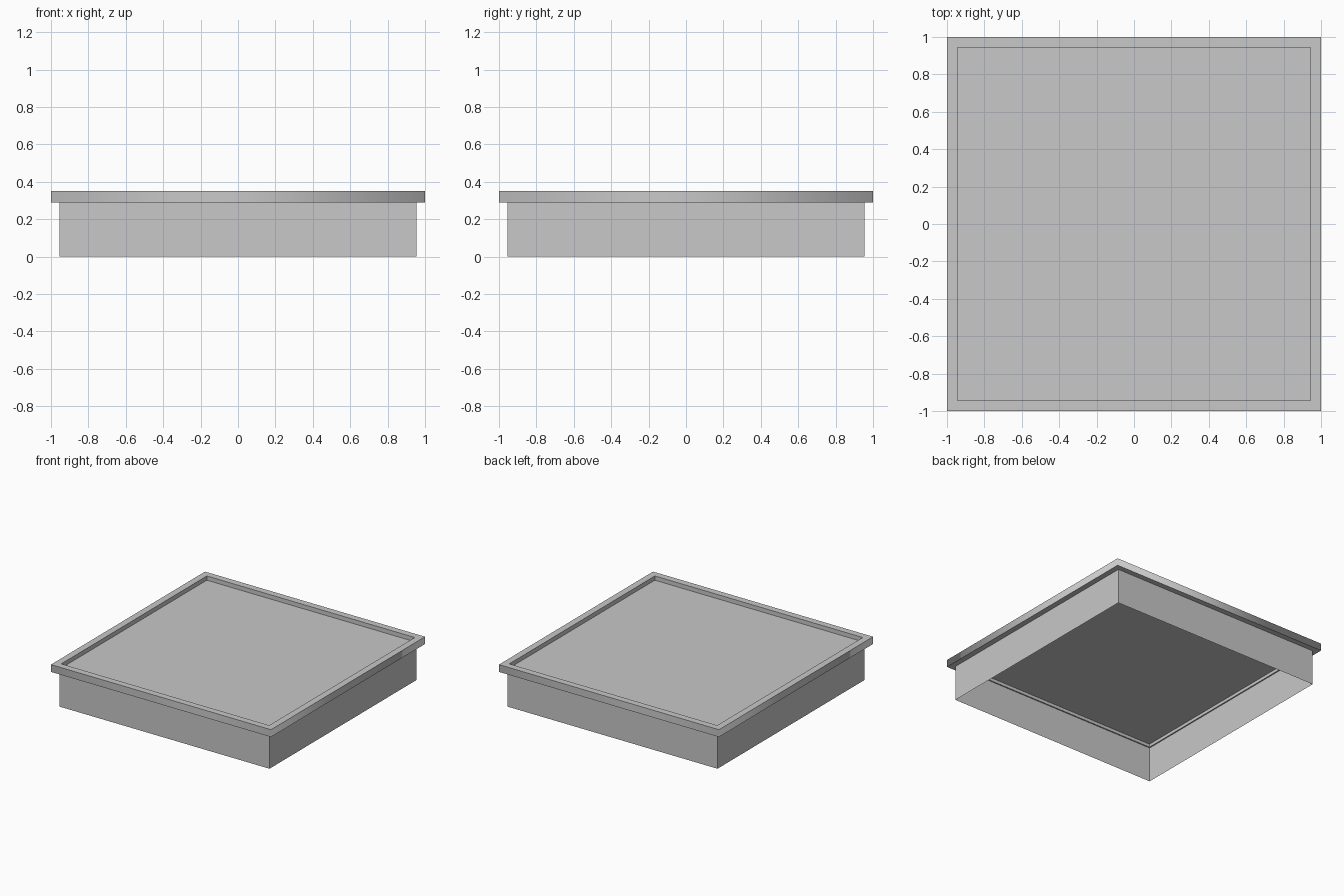
import bpy
import bmesh

cube = bpy.data.objects.get("Cube")
if cube:
    bpy.data.objects.remove(cube, do_unlink=True)

OUTER, WALL, INNER = 1.0, 0.955, 0.945
TOP, LEDGE, PANEL = 0.35, 0.29, 0.315

grey = bpy.data.materials.new("light_grey")
grey.use_nodes = True
colour = (0.58, 0.58, 0.58, 1)
grey.diffuse_color = colour
grey.node_tree.nodes["Principled BSDF"].inputs["Base Color"].default_value = colour


def ring(bm, half, z):
    corners = ((-1, -1), (1, -1), (1, 1), (-1, 1))
    return [bm.verts.new((x * half, y * half, z)) for x, y in corners]


def bridge(bm, a, b):
    """Join two square rings with four faces."""
    n = len(a)
    return [bm.faces.new((a[i], a[(i + 1) % n], b[(i + 1) % n], b[i])) for i in range(n)]


def finish(bm, name):
    mesh = bpy.data.meshes.new(name)
    bm.to_mesh(mesh)
    bm.free()
    mesh.materials.append(grey)
    obj = bpy.data.objects.new(name, mesh)
    bpy.context.collection.objects.link(obj)
    return obj


# Thin skirt walls, open underneath
bm = bmesh.new()
bridge(bm, ring(bm, WALL, 0), ring(bm, WALL, LEDGE))
finish(bm, "skirt_walls")

# Overhanging rim: a closed square frame with softly shaded outer corners
bm = bmesh.new()
low_out, high_out = ring(bm, OUTER, LEDGE), ring(bm, OUTER, TOP)
high_in, low_in = ring(bm, INNER, TOP), ring(bm, INNER, LEDGE)
sides = bridge(bm, low_out, high_out)
bridge(bm, high_out, high_in)
bridge(bm, high_in, low_in)
bridge(bm, low_in, low_out)
for face in sides:
    face.smooth = True
for edge in bm.edges:
    edge.smooth = all(face in sides for face in edge.link_faces)
finish(bm, "rim")

# Recessed flat panel inside the rim
bm = bmesh.new()
bm.faces.new(ring(bm, INNER, PANEL))
finish(bm, "recessed_panel")
